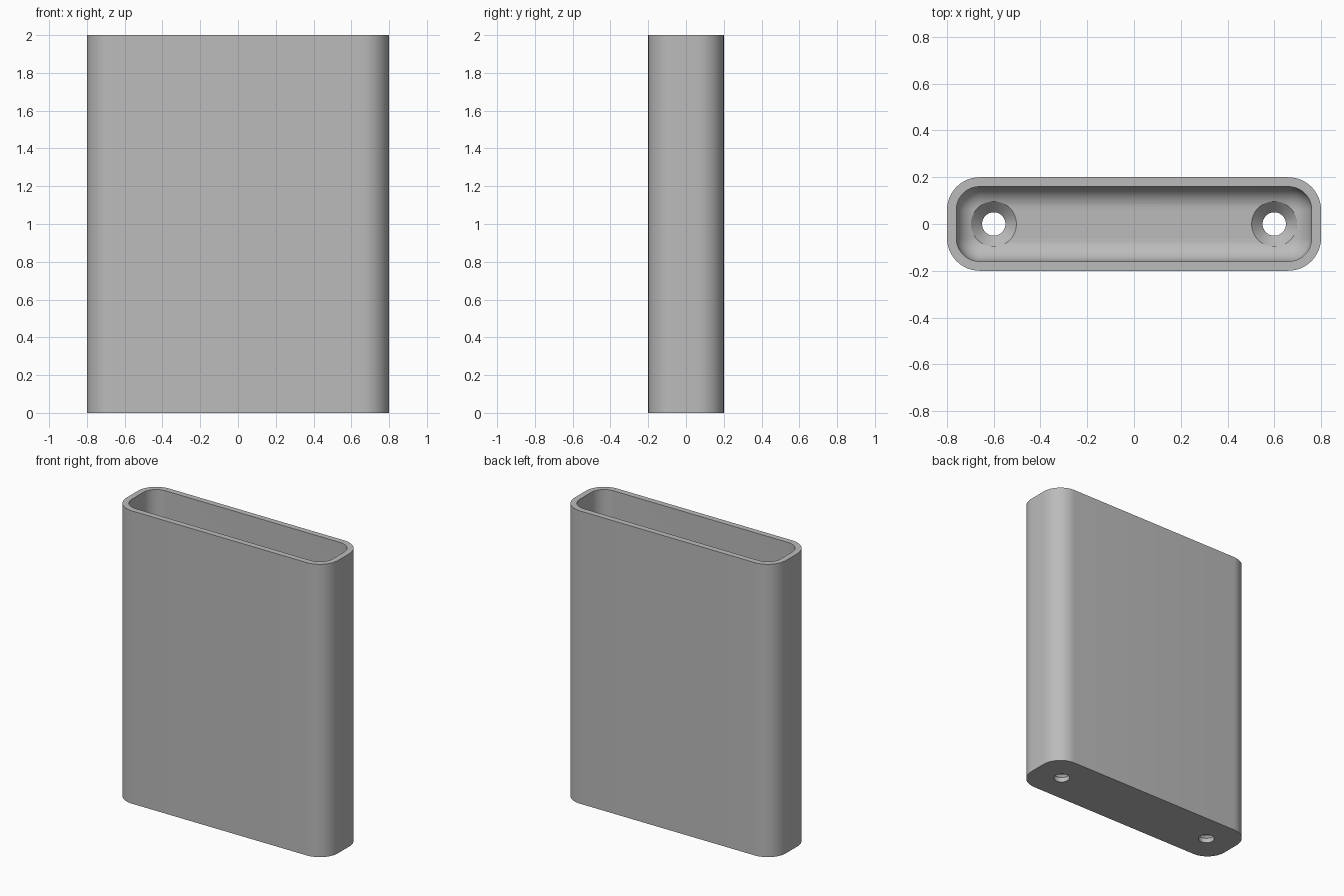
import bpy, bmesh, math

cube = bpy.data.objects.get("Cube")
if cube:
    bpy.data.objects.remove(cube, do_unlink=True)

HALF_X, HALF_Y, HEIGHT = 0.8, 0.2, 2.0
CORNER, WALL, FLOOR, FILLET = 0.14, 0.04, 0.08, 0.095
HOLE_X, HOLE_R, SINK_R, SINK_Z = 0.6, 0.05, 0.097, 0.032

grey = bpy.data.materials.new("grey plastic")
grey.use_nodes = True
colour = (0.5, 0.5, 0.5, 1)
grey.diffuse_color = colour
grey.node_tree.nodes["Principled BSDF"].inputs["Base Color"].default_value = colour


def ring(bm, inset, z, steps=12):
    """Rounded rectangle of vertices, inset from the outer wall."""
    r = CORNER - inset
    cx, cy = HALF_X - CORNER, HALF_Y - CORNER
    verts = []
    for q, (sx, sy) in enumerate([(1, 1), (-1, 1), (-1, -1), (1, -1)]):
        for i in range(steps + 1):
            a = math.pi / 2 * (q + i / steps)
            verts.append(bm.verts.new((sx * cx + r * math.cos(a),
                                       sy * cy + r * math.sin(a), z)))
    return verts


def loft(bm, rings):
    """Skin successive rings and cap both ends."""
    for a, b in zip(rings, rings[1:]):
        for i in range(len(a)):
            j = (i + 1) % len(a)
            bm.faces.new((a[i], a[j], b[j], b[i]))
    bm.faces.new(rings[0])
    bm.faces.new(rings[-1])
    bmesh.ops.recalc_face_normals(bm, faces=bm.faces)


def finish(bm, name):
    mesh = bpy.data.meshes.new(name)
    bm.to_mesh(mesh)
    bm.free()
    mesh.materials.append(grey)
    obj = bpy.data.objects.new(name, mesh)
    bpy.context.collection.objects.link(obj)
    return obj


# Hollow sleeve: outer wall, rim, inner wall, filleted floor
bm = bmesh.new()
rings = [ring(bm, 0, 0), ring(bm, 0, HEIGHT), ring(bm, WALL, HEIGHT)]
for i in range(13):
    a = math.pi / 2 * i / 12
    rings.append(ring(bm, WALL + FILLET * (1 - math.cos(a)),
                      FLOOR + FILLET * (1 - math.sin(a))))
loft(bm, rings)
sleeve = finish(bm, "sleeve")

# Countersunk screw holes through the floor
for side in (-1, 1):
    bm = bmesh.new()
    profile = [(HOLE_R, -0.05), (HOLE_R, SINK_Z), (SINK_R, FLOOR), (SINK_R, FLOOR + 0.1)]
    circles = []
    for r, z in profile:
        circles.append([bm.verts.new((side * HOLE_X + r * math.cos(math.tau * i / 48),
                                      r * math.sin(math.tau * i / 48), z))
                        for i in range(48)])
    loft(bm, circles)
    cutter = finish(bm, "hole_cutter")
    cutter.hide_render = True
    cut = sleeve.modifiers.new("screw_hole", 'BOOLEAN')
    cut.operation, cut.solver, cut.object = 'DIFFERENCE', 'EXACT', cutter
    bpy.context.view_layer.objects.active = sleeve
    bpy.ops.object.modifier_apply(modifier=cut.name)
    bpy.data.objects.remove(cutter, do_unlink=True)

# Smooth curves, crisp rims
bpy.ops.object.select_all(action='DESELECT')
sleeve.select_set(True)
bpy.context.view_layer.objects.active = sleeve
bpy.ops.object.shade_smooth_by_angle(angle=math.radians(30))
